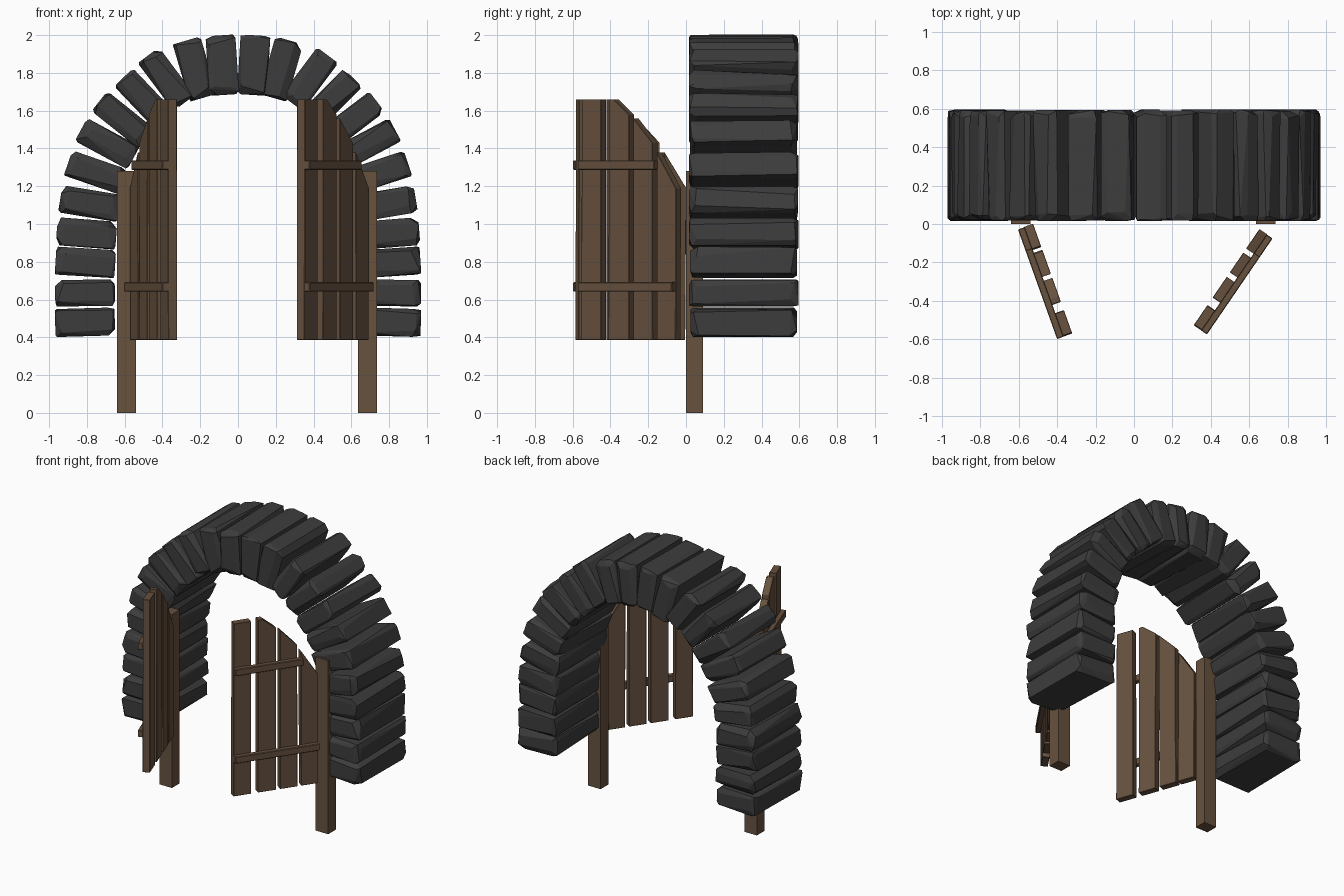
import bpy, bmesh, math, random
from mathutils import Vector, Matrix

random.seed(7)
if "Cube" in bpy.data.objects:
    bpy.data.objects.remove(bpy.data.objects["Cube"], do_unlink=True)


def material(name, rgb):
    m = bpy.data.materials.new(name)
    m.use_nodes = True
    m.diffuse_color = (*rgb, 1)
    bsdf = m.node_tree.nodes["Principled BSDF"]
    bsdf.inputs["Base Color"].default_value = (*rgb, 1)
    bsdf.inputs["Roughness"].default_value = 0.9
    return m


stone_mat = material("charcoal stone", (0.046, 0.046, 0.046))
wood_mat = material("brown wood", (0.135, 0.083, 0.049))


def finish(name, bm, mat):
    bmesh.ops.recalc_face_normals(bm, faces=bm.faces[:])
    mesh = bpy.data.meshes.new(name)
    bm.to_mesh(mesh)
    bm.free()
    mesh.materials.append(mat)
    ob = bpy.data.objects.new(name, mesh)
    bpy.context.collection.objects.link(ob)
    return ob


def hewn_stone(name, half, place):
    """Box with every corner cut off by a random facet."""
    bm = bmesh.new()
    signs = (-1, 1)
    for sx in signs:
        for sy in signs:
            for sz in signs:
                corner = Vector((sx * half.x, sy * half.y, sz * half.z))
                for keep in range(3):
                    p = corner.copy()
                    for axis, cut in enumerate((0.05, 0.045, 0.05)):
                        if axis != keep:
                            s = 1 if p[axis] > 0 else -1
                            p[axis] -= s * random.uniform(0.1, 1) * cut
                    bm.verts.new(p)
    bmesh.ops.convex_hull(bm, input=bm.verts[:])
    loose = [v for v in bm.verts if not v.link_faces]
    bmesh.ops.delete(bm, geom=loose, context="VERTS")
    bmesh.ops.dissolve_limit(bm, angle_limit=math.radians(4),
                             verts=bm.verts[:], edges=bm.edges[:])
    bm.transform(place)
    return finish(name, bm, stone_mat)


def prism(name, profile, d0, d1, place, bevel=0.0):
    """Extrude a (t, z) outline between depths d0 and d1."""
    bm = bmesh.new()
    back = [bm.verts.new(place(t, d0, z)) for t, z in profile]
    front = [bm.verts.new(place(t, d1, z)) for t, z in profile]
    bm.faces.new(back)
    bm.faces.new(front[::-1])
    n = len(profile)
    for i in range(n):
        j = (i + 1) % n
        bm.faces.new((back[i], back[j], front[j], front[i]))
    if bevel:
        bmesh.ops.recalc_face_normals(bm, faces=bm.faces[:])
        bmesh.ops.bevel(bm, geom=bm.edges[:], offset=bevel, segments=1,
                        affect="EDGES")
    return finish(name, bm, wood_mat)


def box(t0, t1, z0, z1):
    return [(t0, z0), (t1, z0), (t1, z1), (t0, z1)]


# Arch stones: centre x, centre z, tilt in degrees, thickness
arch = [
    (0.810, 0.480, -1, 0.148), (0.810, 0.635, 0, 0.140),
    (0.808, 0.797, 4, 0.148), (0.802, 0.950, 5, 0.148),
    (0.785, 1.108, 9, 0.145), (0.750, 1.272, 19, 0.140),
    (0.692, 1.425, 28, 0.138), (0.610, 1.552, 38, 0.135),
    (0.497, 1.662, 46, 0.138), (0.380, 1.767, 53, 0.140),
    (0.228, 1.820, 74, 0.152), (0.083, 1.841, 87, 0.158),
]
for side, label in ((-1, "right"), (1, "left")):
    for i, (x, z, tilt, thick) in enumerate(arch):
        half = Vector((0.158, random.uniform(0.28, 0.29), thick / 2))
        turn = tilt + random.uniform(-1, 1)
        place = (Matrix.Translation((side * x, 0.305, z))
                 @ Matrix.Rotation(-side * math.radians(turn), 4, "Y"))
        hewn_stone(f"arch_stone_{label}_{i + 1}", half, place)

# Gate posts
for label, x in (("right", -0.59), ("left", 0.685)):
    prism(f"gate_post_{label}", box(x - 0.051, x + 0.051, 0, 1.28), 0, 0.09,
          lambda t, d, z: Vector((t, d, z)))

# Gates: planks with a curved top line, two rails on the outer side
planks = [(0.0, 0.123, 1.19, 1.38), (0.145, 0.272, 1.43, 1.56),
          (0.3, 0.427, 1.58, 1.66), (0.478, 0.602, 1.66, 1.66)]
gates = (("right", (-0.565, -0.015), (-0.365, -0.575), -1),
         ("left", (0.687, -0.052), (0.352, -0.542), 1))
for label, hinge, free, side in gates:
    start = Vector((*hinge, 0))
    along = (Vector((*free, 0)) - start).normalized()
    outward = Vector((-along.y, along.x, 0)) * side

    def place(t, d, z):
        return start + along * t + outward * d + Vector((0, 0, z))

    for i, (t0, t1, z_in, z_out) in enumerate(planks):
        outline = [(t0, 0.387), (t1, 0.387), (t1, z_out), (t0, z_in)]
        if i == 2:
            outline.insert(3, (t0 + 0.1, 1.66))
        wobble = [random.uniform(-0.004, 0.004) for _ in outline]
        outline = [(t + w, z) for (t, z), w in zip(outline, wobble)]
        prism(f"gate_plank_{label}_{i + 1}", outline, -0.043, 0.007, place,
              0.002)
    for name, t0, z in (("lower", 0.0, 0.667), ("upper", 0.115, 1.312)):
        prism(f"gate_rail_{name}_{label}",
              box(t0, 0.605, z - 0.025, z + 0.025), 0.004, 0.041, place, 0.004)
